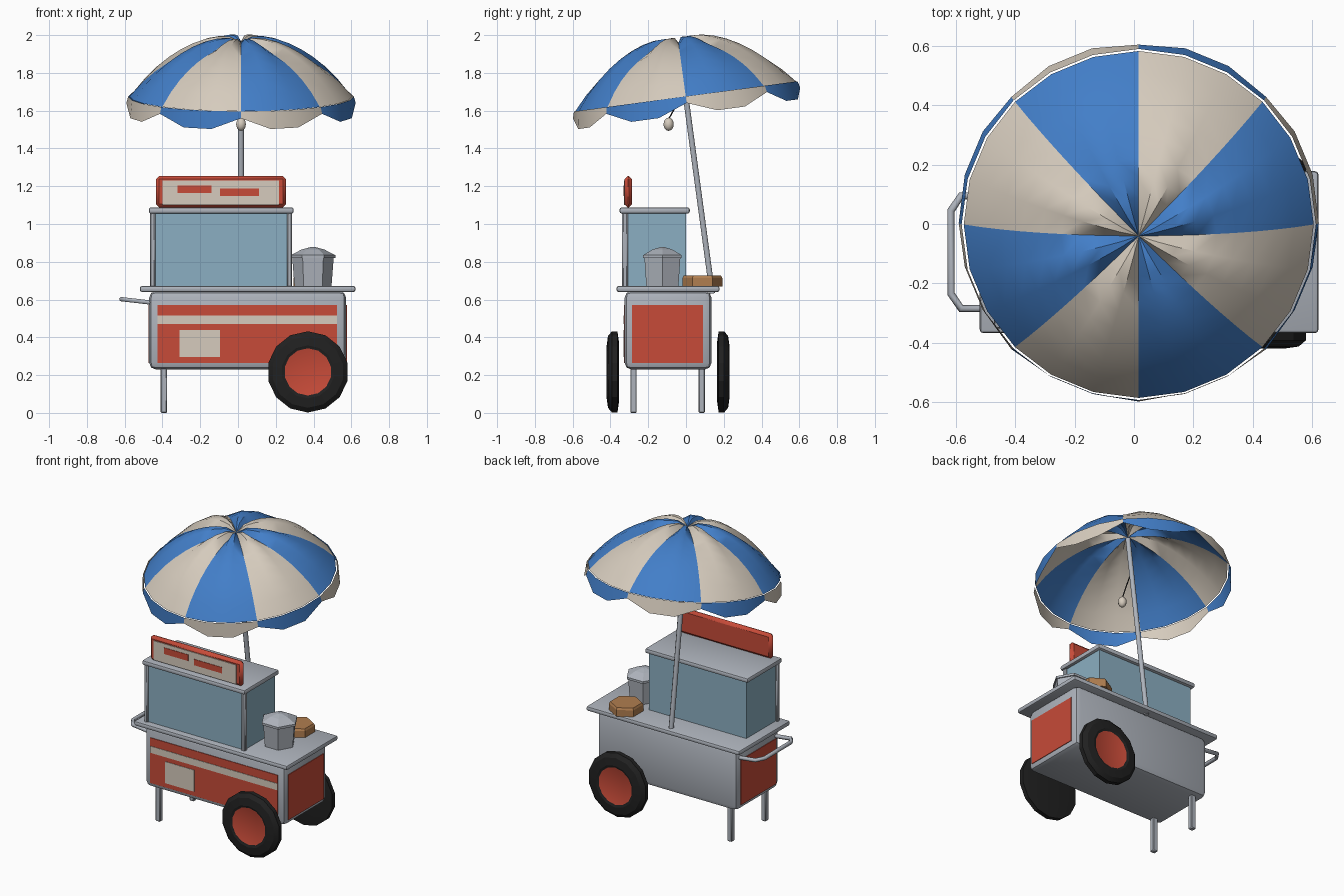
import bpy, bmesh
from math import sin, cos, pi, sqrt, radians
from mathutils import Matrix, Vector

if "Cube" in bpy.data.objects:
    bpy.data.objects.remove(bpy.data.objects["Cube"])


def material(name, r, g, b):
    m = bpy.data.materials.new(name)
    m.use_nodes = True
    m.diffuse_color = (r, g, b, 1)
    m.node_tree.nodes["Principled BSDF"].inputs["Base Color"].default_value = (r, g, b, 1)
    return m


RED = material("red paint", 0.57, 0.07, 0.04)
METAL = material("grey metal", 0.42, 0.45, 0.50)
BLUE = material("blue cloth", 0.055, 0.21, 0.58)
CREAM = material("cream", 0.67, 0.60, 0.51)
GLASS = material("pale blue glass", 0.26, 0.43, 0.54)
BLACK = material("black rubber", 0.015, 0.015, 0.015)
WOOD = material("tan wood", 0.44, 0.21, 0.08)


def finish(name, bm, mats, smooth=None):
    me = bpy.data.meshes.new(name)
    bm.normal_update()
    bm.to_mesh(me)
    bm.free()
    for m in mats:
        me.materials.append(m)
    ob = bpy.data.objects.new(name, me)
    bpy.context.scene.collection.objects.link(ob)
    if smooth:
        bpy.ops.object.select_all(action="DESELECT")
        ob.select_set(True)
        bpy.context.view_layer.objects.active = ob
        bpy.ops.object.shade_smooth_by_angle(angle=radians(smooth))
    return ob


def box(name, x, y, z, mat, bevel=0, segments=2):
    """Box from (min, max) ranges, optionally with rounded edges."""
    bm = bmesh.new()
    bmesh.ops.create_cube(bm, size=1)
    for v in bm.verts:
        v.co = [lo + (hi - lo) * (c + 0.5) for c, (lo, hi) in zip(v.co, (x, y, z))]
    if bevel:
        bmesh.ops.bevel(bm, geom=bm.edges[:], offset=bevel, segments=segments,
                        profile=0.5, affect="EDGES")
    return finish(name, bm, [mat], 40 if bevel else None)


def lathe(name, profile, sides, mats, matrix, phase=0.0, smooth=None, pick=None):
    """Turn an (r, z) profile around z; pick(row) gives the material index."""
    bm = bmesh.new()
    rings = [[bm.verts.new((r * cos(phase + 2 * pi * i / sides),
                            r * sin(phase + 2 * pi * i / sides), z))
              for i in range(sides)] for r, z in profile]
    bm.faces.new(rings[0][::-1])
    for a, b in zip(rings, rings[1:]):
        for i in range(sides):
            j = (i + 1) % sides
            bm.faces.new((a[i], a[j], b[j], b[i]))
    cap = bm.faces.new(rings[-1])
    cap.material_index = len(mats) - 1
    bm.transform(matrix)
    return finish(name, bm, mats, smooth)


def tube(name, points, radius, mat):
    cu = bpy.data.curves.new(name, "CURVE")
    cu.dimensions = "3D"
    cu.bevel_depth = radius
    cu.bevel_resolution = 1
    cu.use_fill_caps = True
    sp = cu.splines.new("POLY")
    sp.points.add(len(points) - 1)
    for p, co in zip(sp.points, points):
        p.co = (*co, 1)
    cu.materials.append(mat)
    ob = bpy.data.objects.new(name, cu)
    bpy.context.scene.collection.objects.link(ob)


MID = -0.095   # centre line of the cart in y

# Cart body, counter and legs
box("cart_body", (-0.47, 0.572), (-0.325, 0.135), (0.23, 0.645), METAL, 0.035)
box("counter", (-0.52, 0.622), (-0.368, 0.178), (0.64, 0.672), METAL, 0.012)
for side, y in (("front", -0.278), ("back", 0.083)):
    box(side + "_leg", (-0.41, -0.375), (y - 0.017, y + 0.017), (0, 0.25), METAL, 0.005, 1)

# Painted panels on the body
box("front_panel", (-0.425, 0.525), (-0.329, -0.32), (0.265, 0.57), RED)
box("front_stripe", (-0.425, 0.525), (-0.332, -0.324), (0.47, 0.515), CREAM)
box("menu_plate", (-0.31, -0.095), (-0.332, -0.324), (0.295, 0.44), CREAM)
for side, x in (("left", 0.572), ("right", -0.47)):
    box(side + "_panel", (x - 0.004, x + 0.004), (-0.285, 0.09), (0.265, 0.57), RED)

# Glass case with front posts and roof
box("glass_case", (-0.45, 0.275), (-0.325, 0.0), (0.665, 1.06), GLASS)
for side, x in (("right", -0.452), ("left", 0.273)):
    box(side + "_post", (x - 0.014, x + 0.014), (-0.338, -0.308), (0.665, 1.06), METAL, 0.006, 1)
box("case_roof", (-0.472, 0.295), (-0.352, 0.02), (1.055, 1.088), METAL, 0.012)

# Sign board
box("sign_board", (-0.435, 0.255), (-0.325, -0.285), (1.087, 1.255), RED, 0.018, 1)
box("sign_plate", (-0.40, 0.217), (-0.329, -0.32), (1.1, 1.23), CREAM)
box("sign_bar_a", (-0.32, -0.14), (-0.332, -0.324), (1.163, 1.205), RED)
box("sign_bar_b", (-0.095, 0.112), (-0.332, -0.324), (1.147, 1.187), RED)

# Wheels, hub faces outward
for name, turn in (("front_wheel", 1), ("back_wheel", -1)):
    place = Matrix.Translation((0.37, MID, 0.217)) @ Matrix.Rotation(turn * pi / 2, 4, "X")
    lathe(name, [(0.16, 0.26), (0.215, 0.268), (0.215, 0.297), (0.19, 0.318),
                 (0.14, 0.325), (0.125, 0.319)], 14, [BLACK, RED], place, pi / 14, 25)

# Push handle
half = [(-0.45, 0.19, 0.583), (-0.583, 0.19, 0.598), (-0.617, 0.14, 0.602)]
tube("push_handle", [(x, MID + y, z) for x, y, z in half]
     + [(x, MID - y, z) for x, y, z in reversed(half)], 0.013, METAL)

# Pot with lid, and wooden tray
place = Matrix.Translation((0.397, -0.125, 0.67))
lathe("pot", [(0.098, 0), (0.11, 0.155)], 6, [METAL], place)
lathe("pot_lid", [(0.118, 0.15), (0.118, 0.165), (0.06, 0.195), (0.015, 0.207)],
      6, [METAL], place)
lathe("wooden_tray", [(0.105, 0), (0.105, 0.045), (0.098, 0.058)], 6, [WOOD],
      Matrix.Translation((0.385, 0.087, 0.67)), pi / 6)

# Umbrella frame: local z runs along the leaning pole, origin at the tip
TILT = Matrix.Translation((0.016, -0.04, 1.96)) @ Matrix.Rotation(radians(7.7), 4, "X")
lathe("umbrella_pole", [(0.016, -1.34), (0.016, -0.01)], 8, [METAL], TILT, pi / 8, 50)

PANELS, SEGS, RINGS = 8, 3, 9
RIM, DROP = 0.59, 0.287
ARC = (RIM * RIM + DROP * DROP) / (2 * DROP)


def ring_point(r, k, z):
    a = 2 * pi * k / (PANELS * SEGS)
    return Vector((r * cos(a), r * sin(a), z))


# Canopy: domed cloth, each panel puffing up between its seams
bm = bmesh.new()
count = PANELS * SEGS
tip = bm.verts.new((0, 0, 0))
rings = []
for n in range(1, RINGS + 1):
    t = n / RINGS
    sag = sqrt(ARC ** 2 - (RIM * t) ** 2) - ARC
    puff = 0.045 * sin(pi * t ** 0.55)
    rings.append([bm.verts.new(ring_point(RIM * t, k, sag + puff * sin(pi * (k % SEGS) / SEGS)))
                  for k in range(count)])
for k in range(count):
    j = (k + 1) % count
    colour = k // SEGS % 2
    faces = [bm.faces.new((tip, rings[0][k], rings[0][j]))]
    faces += [bm.faces.new((a[k], b[k], b[j], a[j])) for a, b in zip(rings, rings[1:])]
    for f in faces:
        f.material_index = colour
bm.transform(TILT)
finish("umbrella_canopy", bm, [BLUE, CREAM], 40)

# Valance: scalloped flaps in the opposite colours
bm = bmesh.new()
top = [bm.verts.new(ring_point(0.597, k, -DROP)) for k in range(count)]
low = [bm.verts.new(ring_point(0.607, k, -DROP - (0.095 if k % SEGS else 0.035)))
       for k in range(count)]
for k in range(count):
    j = (k + 1) % count
    f = bm.faces.new((top[k], low[k], low[j], top[j]))
    f.material_index = k // SEGS % 2
bm.transform(TILT)
finish("umbrella_valance", bm, [CREAM, BLUE], 40)

# Hanging bulb on its cord
tube("bulb_cord", [(0.016, -0.092, 1.555), (0.016, -0.05, 1.63), (0.016, -0.006, 1.70)],
     0.004, BLACK)
bm = bmesh.new()
bmesh.ops.create_uvsphere(bm, u_segments=10, v_segments=8, radius=0.027)
bm.transform(Matrix.Translation((0.016, -0.092, 1.528)) @ Matrix.Diagonal((1, 1, 1.3, 1)))
finish("hanging_bulb", bm, [CREAM], 60)
